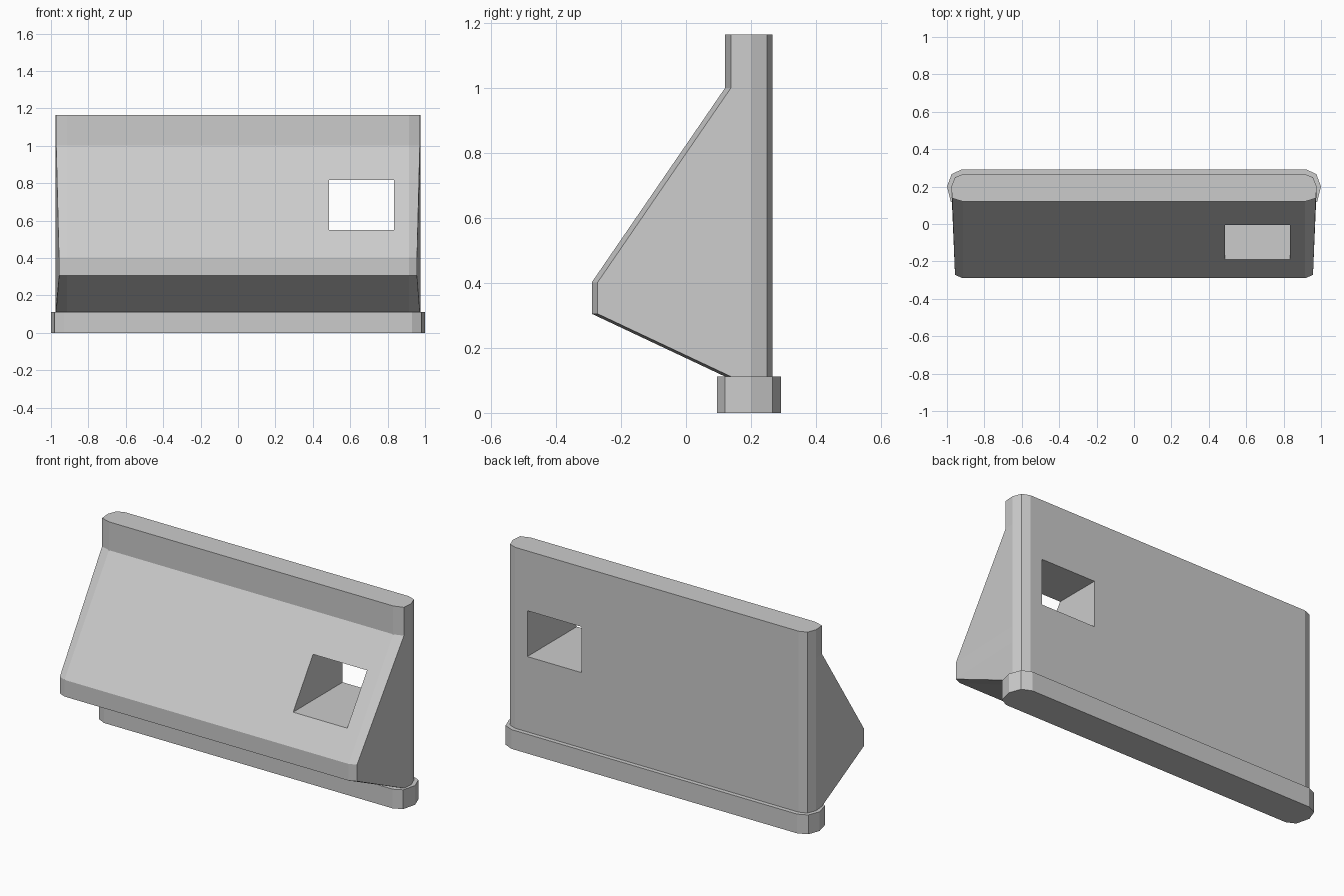
import bpy

default = bpy.data.objects.get("Cube")
if default:
    bpy.data.objects.remove(default, do_unlink=True)

grey = bpy.data.materials.new("light_grey")
grey.use_nodes = True
colour = (0.6, 0.6, 0.6, 1)
grey.diffuse_color = colour
grey.node_tree.nodes["Principled BSDF"].inputs["Base Color"].default_value = colour


def loft(name, rings):
    """Join equal-length closed rings of points into a capped solid."""
    n = len(rings[0])
    verts = [p for ring in rings for p in ring]
    faces = [tuple(reversed(range(n))), tuple(range(len(verts) - n, len(verts)))]
    for r in range(len(rings) - 1):
        for i in range(n):
            j = (i + 1) % n
            faces.append((r * n + i, r * n + j, (r + 1) * n + j, (r + 1) * n + i))
    mesh = bpy.data.meshes.new(name)
    mesh.from_pydata(verts, [], faces)
    mesh.materials.append(grey)
    obj = bpy.data.objects.new(name, mesh)
    bpy.context.collection.objects.link(obj)
    return obj


def ring(half, z):
    """Mirror a right-hand outline, given front to back, into a closed ring."""
    return [(x, y, z) for x, y in half] + [(-x, y, z) for x, y in reversed(half)]


# Rounded-end foot slab
foot = [(0.93, 0.095), (0.98, 0.12), (1.0, 0.2), (0.975, 0.267), (0.92, 0.292)]
loft("foot", [ring(foot, 0), ring(foot, 0.112)])

# Upright panel whose front bulges forward in a wedge
back = [(0.977, 0.2), (0.957, 0.25), (0.913, 0.267)]
levels = [(0.112, 0.12, 0.972), (0.305, -0.29, 0.957), (0.402, -0.29, 0.957),
          (1.0, 0.12, 0.972), (1.165, 0.12, 0.972)]
panel = loft("wedge_panel", [ring([(0.915, y), (x, y + 0.018)] + back, z)
                             for z, y, x in levels])

# Rectangular window cut straight through the panel
window = [(0.487, -1), (0.835, -1), (0.835, 1), (0.487, 1)]
cutter = loft("window_cutter", [[(x, y, z) for x, y in window] for z in (0.55, 0.817)])
cutter.hide_render = True
cut = panel.modifiers.new("window", "BOOLEAN")
cut.operation = "DIFFERENCE"
cut.solver = "EXACT"
cut.object = cutter
bpy.context.view_layer.objects.active = panel
bpy.ops.object.modifier_apply(modifier=cut.name)
bpy.data.objects.remove(cutter, do_unlink=True)
